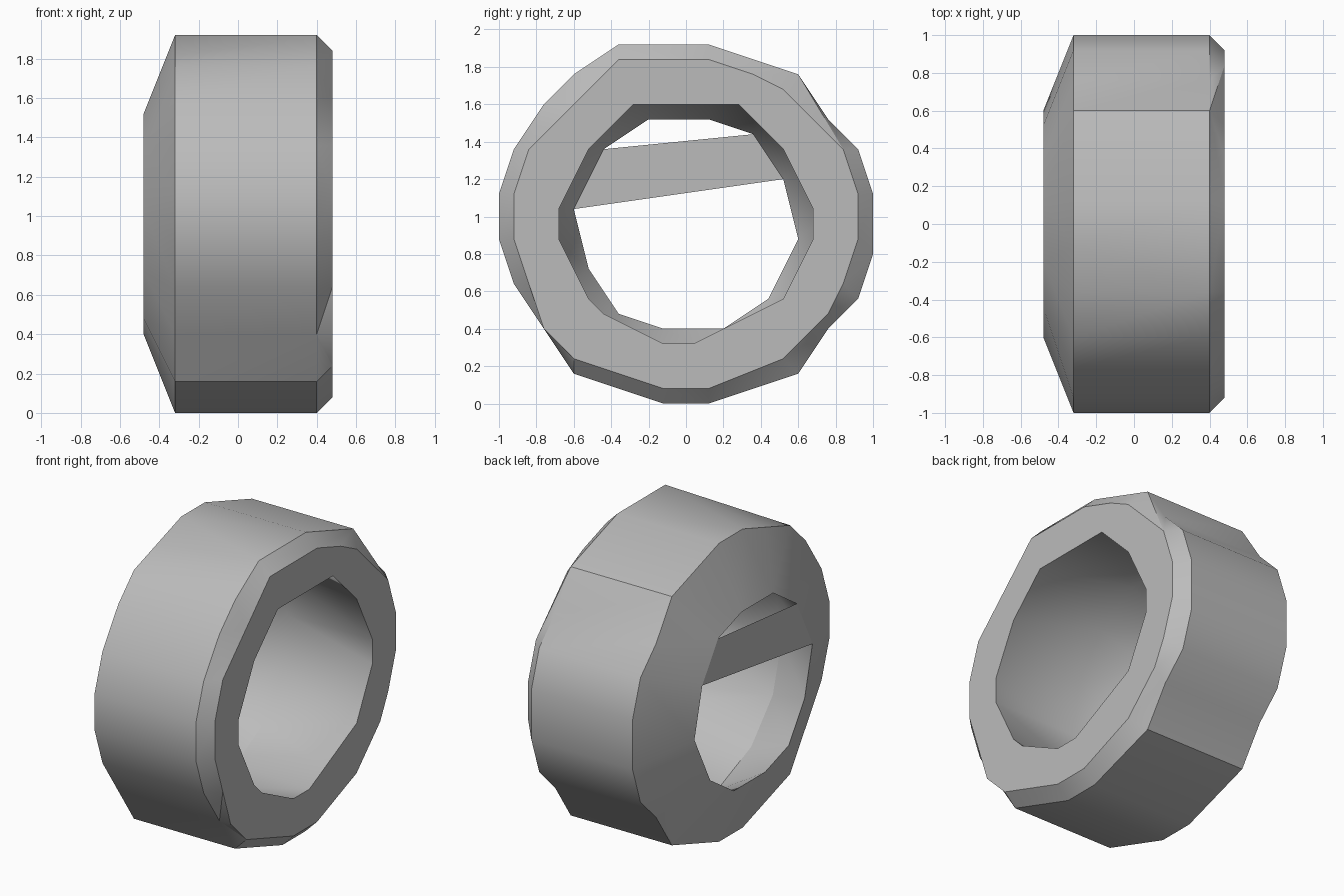
import bpy, bmesh
from math import atan2, cos, sin, radians, tau

cube = bpy.data.objects.get("Cube")
if cube:
    bpy.data.objects.remove(cube, do_unlink=True)

# The shape sits on a coarse grid; outlines are (across, up) grid steps
STEP = 0.08
MID_ACROSS, MID_UP = 12.5, 12

rim = [(11, 0), (14, 0), (20, 2), (22, 5), (24, 7), (25, 10), (25, 14),
       (24, 17), (22, 19), (20, 22), (14, 24), (8, 24), (5, 22), (3, 20),
       (1, 17), (0, 14), (0, 11), (1, 8), (3, 5), (5, 2)]
back_rim = rim[:11] + [(11, 24), (8, 23)] + rim[12:]
face_edge = [(11, 1), (14, 1), (19, 3), (22, 6), (23, 8), (24, 11), (24, 14),
             (23, 17), (19, 21), (17, 22), (14, 23), (8, 23), (5, 20), (2, 17),
             (1, 14), (1, 11), (2, 8), (3, 5), (5, 3)]
face_hole = [(11, 4), (13, 4), (15, 5), (19, 7), (21, 11), (21, 13), (19, 17),
             (16, 20), (9, 20), (6, 17), (4, 13), (4, 11), (6, 7), (7, 6)]
back_hole = [(11, 5), (15, 5), (18, 7), (20, 11), (19, 15), (17, 18), (14, 19),
             (10, 19), (7, 17), (5, 13), (6, 9), (8, 6)]


def round_outline(radius, sides):
    """Regular outline for the widest part of the bore."""
    turns = [radians(-100) + tau * k / sides for k in range(sides)]
    return [(MID_ACROSS + radius * cos(t), MID_UP + radius * sin(t)) for t in turns]


def sweep(point):
    """Angle of a grid point about the axle, measured from the lower left."""
    turn = atan2(point[1] - MID_UP, point[0] - MID_ACROSS)
    return (turn + radians(120)) % tau


def add_ring(bm, x, outline):
    verts = [bm.verts.new((x, (a - MID_ACROSS) * STEP, u * STEP)) for a, u in outline]
    return verts, [sweep(p) for p in outline]


def bridge(bm, first, second):
    """Join two rings of any size with a strip of triangles."""
    (va, ta), (vb, tb) = first, second
    ta = ta + [ta[0] + tau]
    tb = tb + [tb[0] + tau]
    i = j = 0
    while i < len(va) or j < len(vb):
        a, b = va[i % len(va)], vb[j % len(vb)]
        step_first = j == len(vb) or (i < len(va) and ta[i + 1] <= tb[j + 1])
        if step_first:
            i += 1
            bm.faces.new((a, va[i % len(va)], b))
        else:
            j += 1
            bm.faces.new((a, vb[j % len(vb)], b))


def make_object(name, bm, material):
    mesh = bpy.data.meshes.new(name)
    bm.to_mesh(mesh)
    bm.free()
    mesh.materials.append(material)
    obj = bpy.data.objects.new(name, mesh)
    bpy.context.scene.collection.objects.link(obj)
    return obj


grey = bpy.data.materials.new("plain_grey")
grey.use_nodes = True
colour = (0.5, 0.5, 0.5, 1)
grey.diffuse_color = colour
grey.node_tree.nodes["Principled BSDF"].inputs["Base Color"].default_value = colour

# Wheel ring: a closed chain of rings round the rim, flat face, bore and back
bm = bmesh.new()
rings = [add_ring(bm, x, outline) for x, outline in (
    (0.40, rim), (0.48, face_edge), (0.48, face_hole),
    (-0.16, round_outline(9.3, 14)), (-0.48, back_hole), (-0.32, back_rim))]
for k, ring in enumerate(rings):
    bridge(bm, ring, rings[(k + 1) % len(rings)])
bmesh.ops.recalc_face_normals(bm, faces=bm.faces[:])
wheel = make_object("wheel_ring", bm, grey)

# Cross bar: a thin sheet spanning the back opening
bm = bmesh.new()
corners, _ = add_ring(bm, -0.48, [back_hole[k] for k in (4, 5, 8, 9)])
bm.faces.new(corners)
bm.normal_update()
for face in bm.faces:
    if face.normal.x > 0:
        face.normal_flip()
make_object("cross_bar", bm, grey)

# Soft facets with crisp main edges
bpy.ops.object.select_all(action="DESELECT")
wheel.select_set(True)
bpy.context.view_layer.objects.active = wheel
bpy.ops.object.shade_smooth_by_angle(angle=radians(30))
